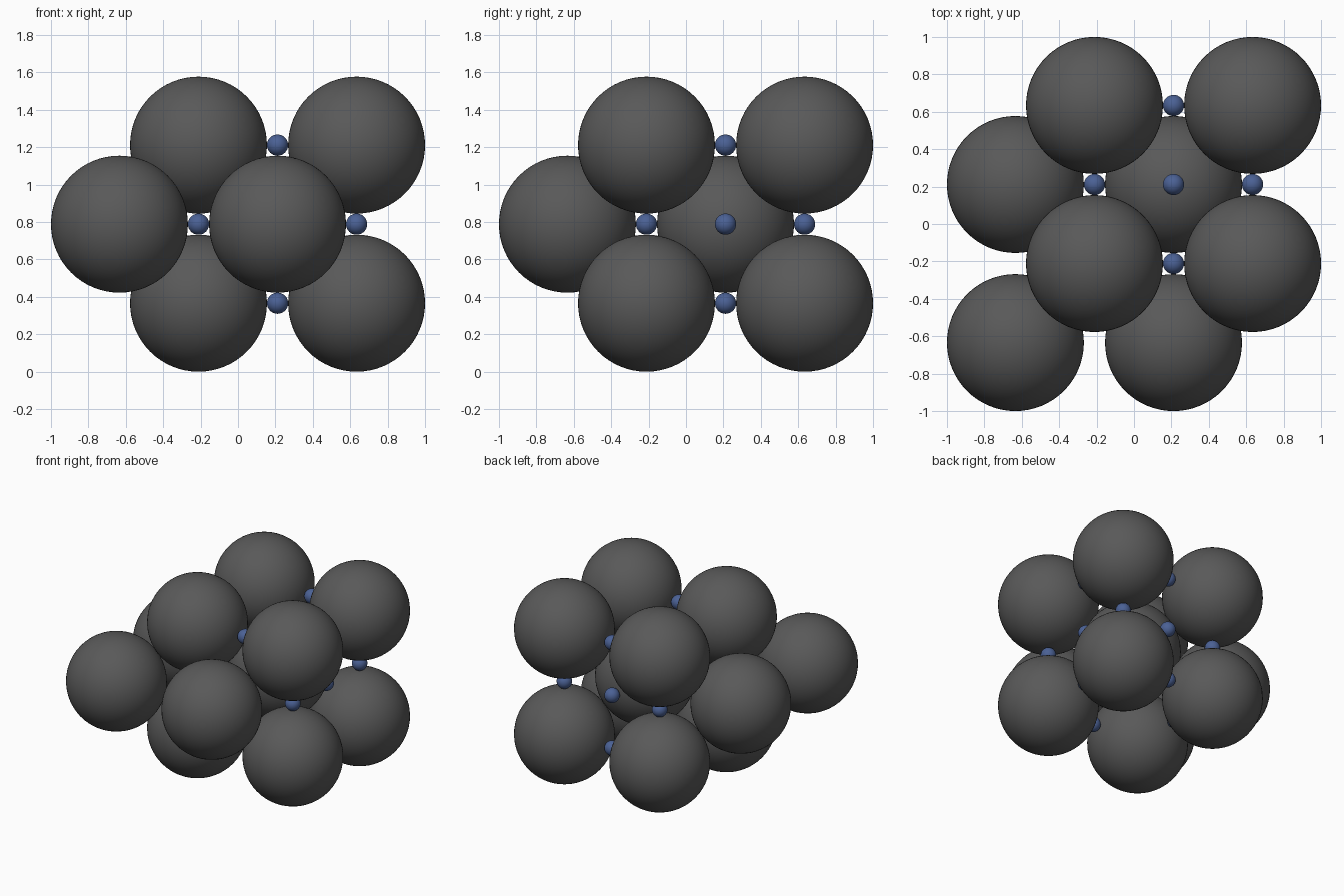
import bpy
from itertools import product

if "Cube" in bpy.data.objects:
    bpy.data.objects.remove(bpy.data.objects["Cube"])

A = 2 / (3 + 3 ** 0.5)      # half the cell edge
R = A * 3 ** 0.5 / 2        # large spheres touch along the cell diagonal
SMALL_R = 0.0566            # small spheres fit the remaining gaps
C = (A / 2, A / 2, R + A)   # centre of the cubic cell


def material(name, color):
    m = bpy.data.materials.new(name)
    m.diffuse_color = color
    m.use_nodes = True
    m.node_tree.nodes["Principled BSDF"].inputs["Base Color"].default_value = m.diffuse_color
    return m


def sphere_mesh(name, radius, segments, mat):
    bpy.ops.mesh.primitive_uv_sphere_add(segments=segments, ring_count=segments // 2, radius=radius)
    ob = bpy.context.object
    bpy.ops.object.shade_smooth()
    mesh = ob.data
    mesh.name = name
    mesh.materials.append(mat)
    bpy.data.objects.remove(ob)
    return mesh


def place(name, mesh, offset):
    ob = bpy.data.objects.new(name, mesh)
    ob.location = [c + A * o for c, o in zip(C, offset)]
    bpy.context.collection.objects.link(ob)


large = sphere_mesh("large_sphere", R, 64, material("dark_grey", (0.1, 0.1, 0.1, 1)))
small = sphere_mesh("small_sphere", SMALL_R, 32, material("blue", (0.07, 0.12, 0.3, 1)))

# Cell: large spheres on corners and centre, small ones on edges and faces
for o in product((-1, 0, 1), repeat=3):
    n = sum(map(abs, o))
    if n == 3:
        place("corner_sphere", large, o)
    elif n == 0:
        place("centre_sphere", large, o)
    else:
        place("edge_filler" if n == 2 else "face_filler", small, o)

# Neighbouring cell centres towards the front left
for o in ((-2, 0, 0), (0, -2, 0), (-2, -2, 0)):
    place("neighbour_sphere", large, o)
